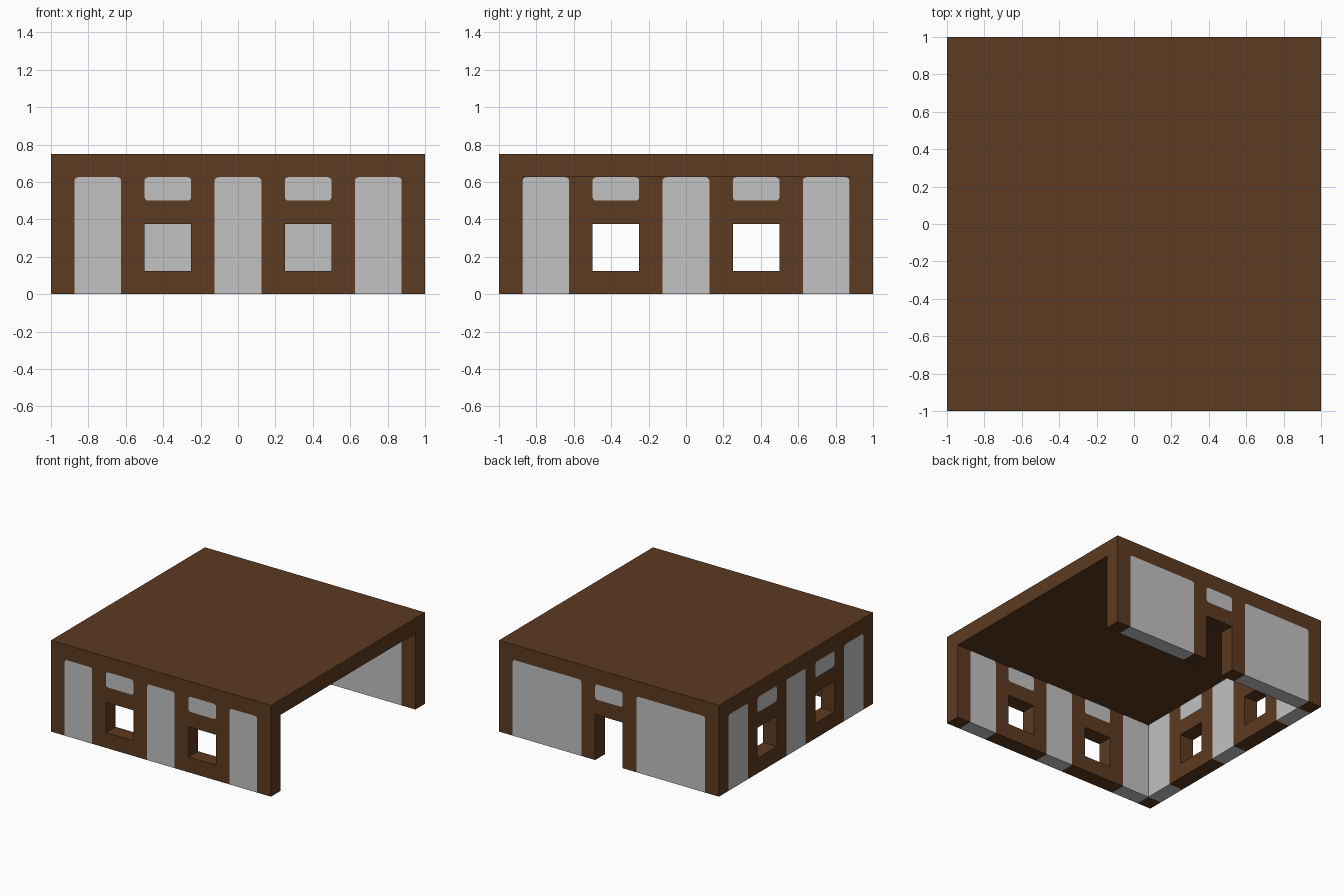
import bpy
import bmesh
import math
from mathutils import Vector

cube = bpy.data.objects.get("Cube")
if cube:
    bpy.data.objects.remove(cube, do_unlink=True)

T = 0.125        # wall and roof thickness
H = 0.75         # total height
EAVE = H - T     # underside of the roof
R = 0.02         # corner rounding of the panels


def material(name, rgb):
    m = bpy.data.materials.new(name)
    m.diffuse_color = (*rgb, 1)
    m.use_nodes = True
    bsdf = m.node_tree.nodes["Principled BSDF"]
    bsdf.inputs["Base Color"].default_value = (*rgb, 1)
    bsdf.inputs["Roughness"].default_value = 0.9
    return m


BROWN = material("dark_brown_wood", (0.107, 0.0437, 0.0152))
GREY = material("light_grey_panel", (0.539, 0.539, 0.539))


def finish(bm, name):
    mesh = bpy.data.meshes.new(name)
    bm.to_mesh(mesh)
    bm.free()
    mesh.materials.append(BROWN)
    mesh.materials.append(GREY)
    obj = bpy.data.objects.new(name, mesh)
    bpy.context.collection.objects.link(obj)
    return obj


def inside(rects, u, v):
    return any(a < u < b and c < v < d for a, b, c, d in rects)


def build_wall(name, origin, along, inward, span, panels, holes, caps):
    """Wall cut into cells: holes stay open, panel cells get the grey colour."""
    along, inward, up = Vector(along), Vector(inward), Vector((0, 0, 1))
    bm = bmesh.new()

    def face(points, direction, mat):
        f = bm.faces.new([bm.verts.new(Vector(origin) + along * u + inward * w + up * v)
                          for u, v, w in points])
        f.normal_update()
        if f.normal.dot(direction) < 0:
            f.normal_flip()
        f.material_index = mat

    def both_sides(outline, mat):
        face([(u, v, 0) for u, v in outline], -inward, mat)
        face([(u, v, T) for u, v in outline], inward, mat)

    # Rounded corners: the top ones always, the bottom ones if off the ground
    corners = {}
    for a, b, c, d in panels:
        for cu, su in ((a, 1), (b, -1)):
            for cv, sv in ((d, -1), (c, 1)):
                if cv > 0:
                    key = (round(cu + su * R / 2, 4), round(cv + sv * R / 2, 4))
                    corners[key] = (cu, cv, su, sv)

    us, vs = {-span, span}, {0, EAVE}
    for a, b, c, d in panels + holes:
        us |= {a, b}
        vs |= {c, d}
    for cu, cv, su, sv in corners.values():
        us.add(round(cu + su * R, 5))
        vs.add(round(cv + sv * R, 5))
    us, vs = sorted(us), sorted(vs)

    def is_open(i, j):
        if j < 0:
            return True
        if j >= len(vs) - 1:
            return False
        if i < 0 or i >= len(us) - 1:
            return caps
        return inside(holes, (us[i] + us[i + 1]) / 2, (vs[j] + vs[j + 1]) / 2)

    for i, (a, b) in enumerate(zip(us, us[1:])):
        for j, (c, d) in enumerate(zip(vs, vs[1:])):
            if is_open(i, j):
                continue
            mu, mv = (a + b) / 2, (c + d) / 2
            mat = int(inside(panels, mu, mv))
            corner = corners.get((round(mu, 4), round(mv, 4)))
            if corner:
                cu, cv, su, sv = corner
                pu, pv = cu + su * R, cv + sv * R
                arc = [(pu - su * R * math.cos(t * math.pi / 8),
                        pv - sv * R * math.sin(t * math.pi / 8)) for t in range(5)]
                both_sides([(pu, pv)] + arc, 1)
                both_sides([(cu, cv)] + arc[::-1], 0)
            else:
                both_sides([(a, c), (b, c), (b, d), (a, d)], mat)
            # Reveals, wall ends and underside
            for di, dj, p, q in ((-1, 0, (a, c), (a, d)), (1, 0, (b, c), (b, d)),
                                 (0, -1, (a, c), (b, c)), (0, 1, (a, d), (b, d))):
                if is_open(i + di, j + dj):
                    face([(*p, 0), (*q, 0), (*q, T), (*p, T)], along * di + up * dj, mat)

    bmesh.ops.remove_doubles(bm, verts=bm.verts, dist=1e-4)
    bmesh.ops.dissolve_limit(bm, angle_limit=0.02, verts=bm.verts, edges=bm.edges,
                             delimit={'MATERIAL'})
    return finish(bm, name)


# Openings and panels as (left, right, bottom, top)
window_panels = [(-0.875, -0.625, 0, EAVE), (-0.125, 0.125, 0, EAVE), (0.625, 0.875, 0, EAVE),
                 (-0.5, -0.25, 0.5, EAVE), (0.25, 0.5, 0.5, EAVE)]
windows = [(-0.5, -0.25, 0.125, 0.375), (0.25, 0.5, 0.125, 0.375)]
door_panels = [(-0.875, -0.25, 0, EAVE), (0.25, 0.875, 0, EAVE), (-0.125, 0.125, 0.5, EAVE)]
door = [(-0.125, 0.125, 0, 0.375)]

# Three walls; the +x side stays open
build_wall("front_wall", (0, -1, 0), (1, 0, 0), (0, 1, 0), 1, window_panels, windows, True)
build_wall("back_wall", (0, 1, 0), (1, 0, 0), (0, -1, 0), 1, door_panels, door, True)
build_wall("side_wall", (-1, 0, 0), (0, 1, 0), (1, 0, 0), 1 - T, window_panels, windows, False)

# Flat roof slab
bm = bmesh.new()
bmesh.ops.create_cube(bm, size=1)
bmesh.ops.scale(bm, vec=(2, 2, T), verts=bm.verts)
bmesh.ops.translate(bm, vec=(0, 0, H - T / 2), verts=bm.verts)
finish(bm, "roof")
